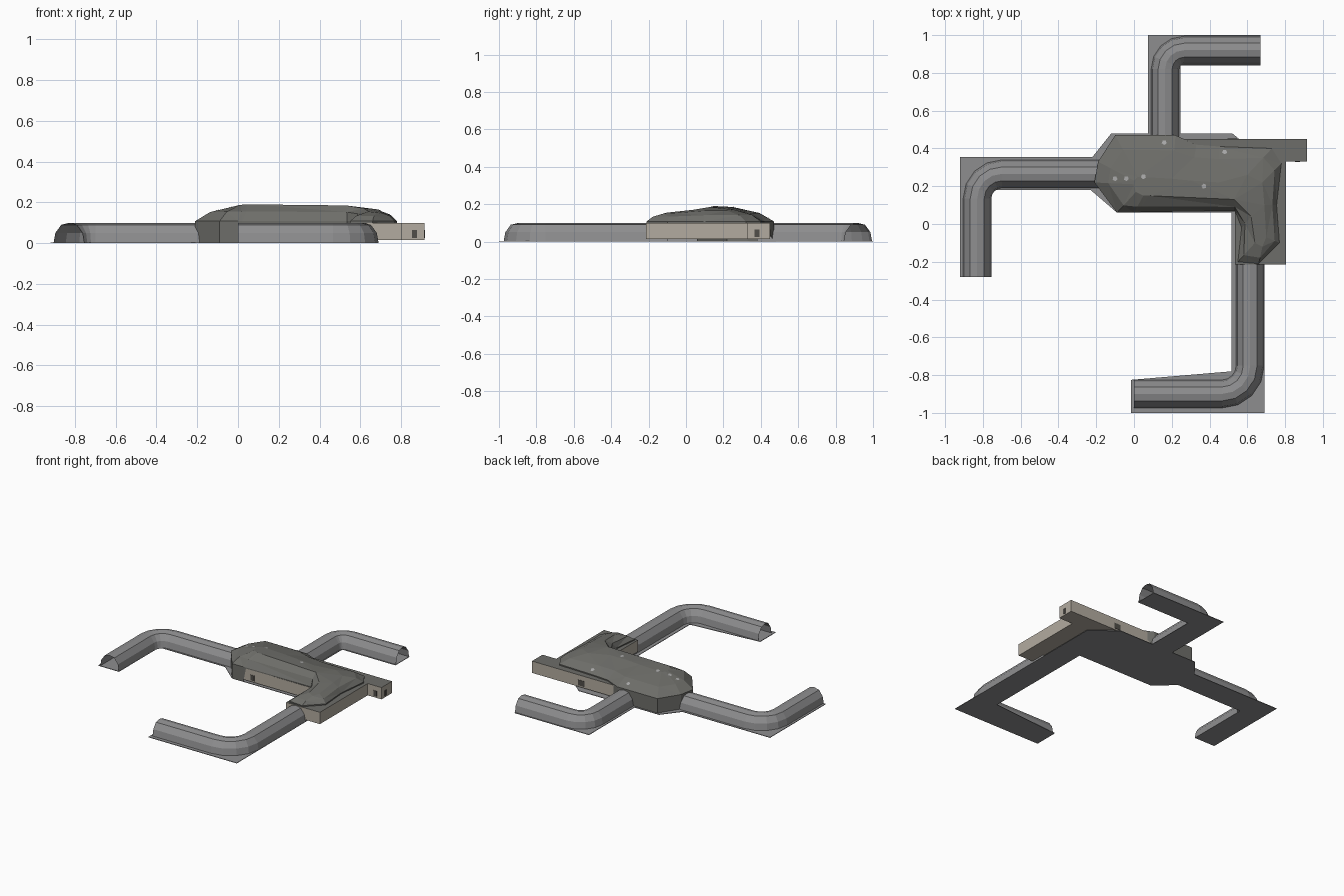
import bpy, bmesh, math
from mathutils import Vector
from mathutils.bvhtree import BVHTree

if "Cube" in bpy.data.objects:
    bpy.data.objects.remove(bpy.data.objects["Cube"])


def material(name, rgb):
    m = bpy.data.materials.new(name)
    m.diffuse_color = (*rgb, 1)
    m.use_nodes = True
    m.node_tree.nodes["Principled BSDF"].inputs["Base Color"].default_value = m.diffuse_color
    return m


GREY = material("tunnel grey", (0.27, 0.27, 0.275))
ROCK = material("dark rock", (0.155, 0.155, 0.142))
BEIGE = material("beige wall", (0.45, 0.41, 0.35))
DARK = material("dark opening", (0.08, 0.075, 0.065))
PALE = material("pale speck", (0.38, 0.38, 0.38))


def finish(name, bm, *mats):
    me = bpy.data.meshes.new(name)
    bm.to_mesh(me)
    for m in mats:
        me.materials.append(m)
    ob = bpy.data.objects.new(name, me)
    bpy.context.collection.objects.link(ob)
    bm.free()
    return ob


def prism(name, outline, z0, z1, *mats):
    """Extruded outline; a second material goes on the top face."""
    bm = bmesh.new()
    face = bm.faces.new([bm.verts.new((x, y, z0)) for x, y in outline])
    ext = bmesh.ops.extrude_face_region(bm, geom=[face])
    for v in ext["geom"]:
        if isinstance(v, bmesh.types.BMVert):
            v.co.z = z1
    bmesh.ops.recalc_face_normals(bm, faces=bm.faces)
    if len(mats) > 1:
        for f in bm.faces:
            f.material_index = int(f.normal.z > 0.5)
    return finish(name, bm, *mats)


# Ground plate following the whole footprint
prism("ground_plate", [
    (-.92, -.28), (-.755, -.28), (-.755, .18), (-.23, .18), (-.09, .06),
    (.515, .06), (.515, -.78), (-.015, -.825), (-.015, -1), (.69, -1),
    (.69, .34), (.52, .48), (.245, .48), (.245, .84), (.67, .84), (.67, 1),
    (.075, 1), (.075, .48), (-.12, .48), (-.22, .355), (-.92, .355)],
    0, .004, GREY)

# Beige walls with a dark flat roof
prism("beige_walls", [
    (0, .065), (.535, .065), (.535, -.215), (.805, -.215), (.805, .33),
    (.915, .33), (.915, .45), (.2, .45), (0, .45)], .015, .1, BEIGE, ROCK)

# Tunnel arms: an arch section swept along a rounded bend
HALF = [(.075, 0), (.066, .05), (.037, .09)]
ARCH = [(-x, z) for x, z in HALF] + [(0, .099)] + [(x, z) for x, z in HALF[::-1]]


def tunnel(name, start, corner, end, radius):
    a, c, e = (Vector(p) for p in (start, corner, end))
    u, w = (a - c).normalized(), (e - c).normalized()
    centre = c + (u + w) * radius
    path = [(a, -u)]
    for i in range(5):
        t = i / 4 * math.pi / 2
        path.append((centre - w * radius * math.cos(t) - u * radius * math.sin(t),
                     -u * math.cos(t) + w * math.sin(t)))
    path.append((e, w))
    bm = bmesh.new()
    rows = []
    for p, d in path:
        side = Vector((d.y, -d.x))
        rows.append([bm.verts.new((*(p + side * s), z)) for s, z in ARCH])
    for r, q in zip(rows, rows[1:]):
        for i in range(len(ARCH) - 1):
            bm.faces.new((r[i], r[i + 1], q[i + 1], q[i]))
    bm.normal_update()
    if sum(f.normal.z for f in bm.faces) < 0:
        bmesh.ops.reverse_faces(bm, faces=bm.faces)
    finish(name, bm, GREY)


tunnel("left_tunnel", (-.1, .265), (-.83, .265), (-.83, -.28), .13)
tunnel("back_tunnel", (.165, .38), (.165, .92), (.67, .92), .1)
tunnel("front_tunnel", (.615, -.1), (.615, -.9), (0, -.9), .15)

# Rock mound: outline x, y, bottom z, then the matching top-edge point
MOUND = [
    (-.21, .22, 0, 0, .21, .185), (-.09, .06, 0, .01, .17, .188),
    (0, .06, 0, .05, .15, .19), (.02, .062, .1, .08, .15, .19),
    (.535, .07, .1, .53, .13, .185), (.57, -.02, .1, .62, .04, .17),
    (.55, -.2, .1, .64, -.1, .155), (.66, -.21, .1, .68, -.12, .15),
    (.77, -.1, .1, .7, -.07, .152), (.755, .1, .1, .69, .1, .165),
    (.78, .32, .1, .68, .22, .165), (.73, .4, .1, .6, .26, .17),
    (.45, .41, .1, .45, .22, .18), (.33, .42, .1, .3, .23, .185),
    (.22, .47, 0, .2, .24, .185), (-.1, .47, 0, .02, .25, .185),
    (-.19, .33, 0, 0, .23, .185)]
bm = bmesh.new()
rings = [[], [], [], []]
for x, y, z, tx, ty, tz in MOUND:
    o, t = Vector((x, y, .108)), Vector((tx, ty, tz))
    s = o.lerp(t, .35)
    s.z = .108 + (tz - .108) * .58
    for ring, p in zip(rings, ((x, y, z), o, s, t)):
        ring.append(bm.verts.new(p))
n = len(MOUND)
for r, q in zip(rings, rings[1:]):
    for i in range(n):
        j = (i + 1) % n
        bm.faces.new((r[i], r[j], q[j], q[i]))
bm.faces.new(rings[3])
bmesh.ops.triangulate(bm, faces=bm.faces)
bm.normal_update()
tree = BVHTree.FromBMesh(bm)
finish("rock_mound", bm, ROCK)

# Small pale specks lying on the mound
bm = bmesh.new()
for x, y in [(.16, .43), (-.1, .24), (-.04, .24), (.05, .25), (.48, .38), (.37, .2)]:
    hit, normal, _, _ = tree.ray_cast(Vector((x, y, 1)), Vector((0, 0, -1)))
    if hit:
        rot = normal.to_track_quat('Z', 'Y').to_matrix().to_4x4()
        rot.translation = hit + normal * .002
        bmesh.ops.create_circle(bm, cap_ends=True, segments=5, radius=.014, matrix=rot)
finish("pale_specks", bm, PALE)


# Dark openings in the beige walls, as thin plates
def opening(name, x, y, z, sx, sy, sz):
    prism(name, [(x - sx / 2, y - sy / 2), (x + sx / 2, y - sy / 2),
                 (x + sx / 2, y + sy / 2), (x - sx / 2, y + sy / 2)],
          z - sz / 2, z + sz / 2, DARK)


opening("front_opening", .07, .065, .045, .03, .004, .04)
opening("back_opening", .52, .45, .045, .05, .004, .04)
opening("annex_front_opening", .865, .33, .045, .025, .004, .04)
opening("annex_side_opening", .915, .38, .045, .004, .025, .04)
